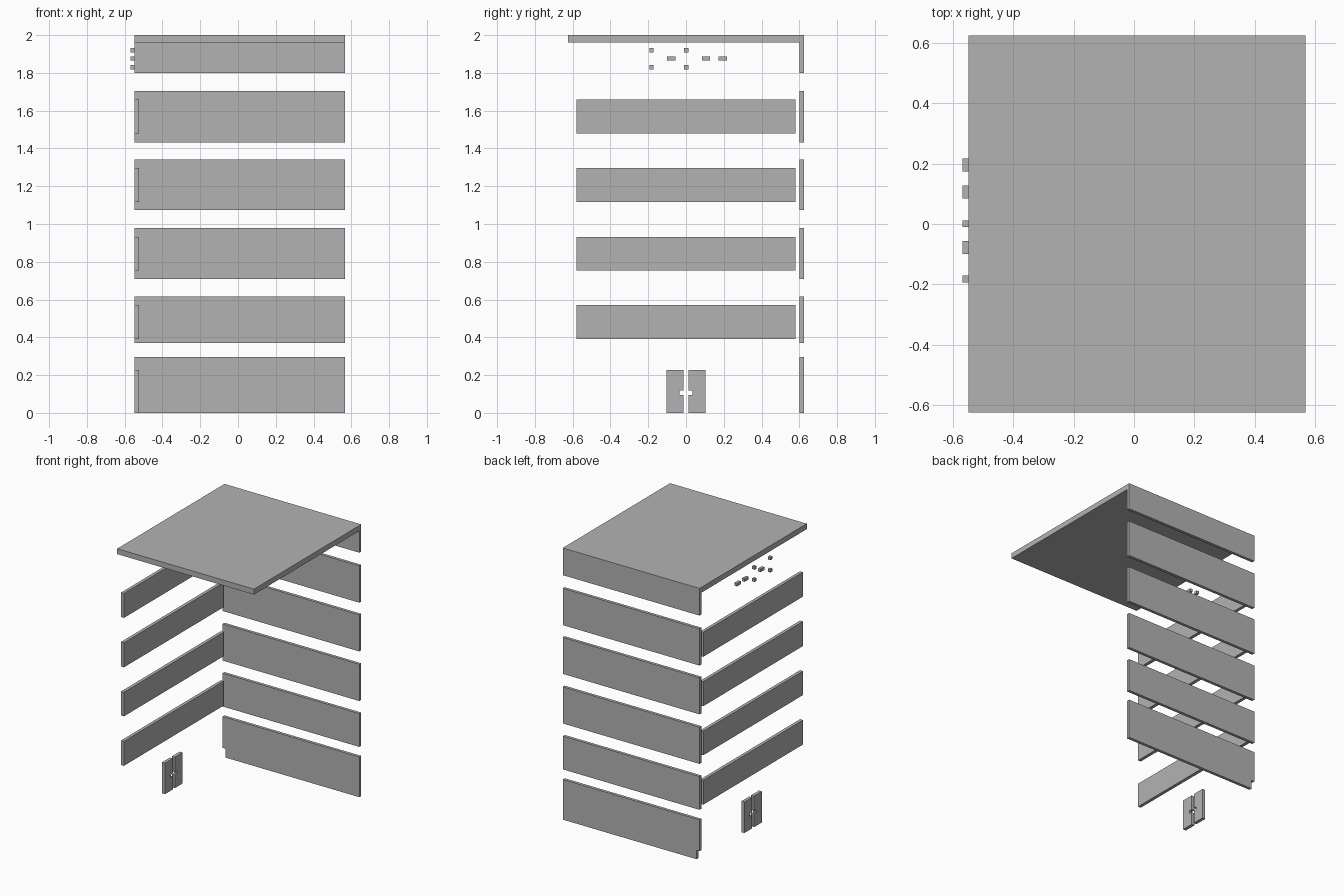
import bpy
import bmesh
from mathutils import Vector

cube = bpy.data.objects.get("Cube")
if cube:
    bpy.data.objects.remove(cube, do_unlink=True)

# Single flat grey for every part
grey = bpy.data.materials.new("plain grey")
grey.use_nodes = True
colour = (0.45, 0.45, 0.45, 1)
grey.diffuse_color = colour
grey.node_tree.nodes["Principled BSDF"].inputs["Base Color"].default_value = colour


def prism(name, outline, depth):
    """Extrude a flat outline along the depth vector."""
    bm = bmesh.new()
    face = bm.faces.new([bm.verts.new(p) for p in outline])
    grown = bmesh.ops.extrude_face_region(bm, geom=[face], use_keep_orig=True)
    moved = [v for v in grown["geom"] if isinstance(v, bmesh.types.BMVert)]
    bmesh.ops.translate(bm, verts=moved, vec=Vector(depth))
    bmesh.ops.recalc_face_normals(bm, faces=bm.faces)
    mesh = bpy.data.meshes.new(name)
    bm.to_mesh(mesh)
    bm.free()
    mesh.materials.append(grey)
    obj = bpy.data.objects.new(name, mesh)
    bpy.context.collection.objects.link(obj)
    return obj


def box(name, x, y, z):
    outline = [(x[0], y[0], z[0]), (x[1], y[0], z[0]),
               (x[1], y[1], z[0]), (x[0], y[1], z[0])]
    return prism(name, outline, (0, 0, z[1] - z[0]))


LEFT, RIGHT = -0.547, 0.567     # ends of the roof and back walls
INNER = LEFT + 0.024            # inner face of the side walls
BACK = (0.602, 0.624)
ROOF = 1.96

# Roof slab
box("roof", (LEFT, RIGHT), (-0.624, 0.624), (ROOF, 2.0))

# Back wall bands
for i, z in enumerate([(0.37, 0.615), (0.708, 0.978), (1.073, 1.342),
                       (1.432, 1.703), (1.8, ROOF)]):
    box(f"back_band_{i + 1}", (LEFT, RIGHT), BACK, z)

# Lowest back band, notched at its outer bottom corner
base = [(INNER, 0), (RIGHT, 0), (RIGHT, 0.296),
        (LEFT, 0.296), (LEFT, 0.065), (INNER, 0.065)]
prism("back_base_band", [(x, BACK[0], z) for x, z in base], (0, BACK[1] - BACK[0], 0))

# Side wall bands
for i, z in enumerate([(0.391, 0.571), (0.755, 0.932), (1.116, 1.297), (1.48, 1.66)]):
    box(f"side_band_{i + 1}", (LEFT, INNER), (-0.58, 0.58), z)

# Pair of door leaves with handle slots in their meeting edges
leaf = [(0.012, 0), (0.103, 0), (0.103, 0.228), (0.012, 0.228),
        (0.012, 0.118), (0.035, 0.118), (0.035, 0.096), (0.012, 0.096)]
for side, name in ((-1, "door_leaf_front"), (1, "door_leaf_back")):
    prism(name, [(LEFT, side * y, z) for y, z in leaf], (INNER - LEFT, 0, 0))

# Small blocks floating beside the roof: square studs and wider bars
OUT = (-0.568, LEFT)
for y in (-0.182, 0.001):
    for z in (1.83, 1.92):
        box("stud", OUT, (y - 0.011, y + 0.011), (z - 0.011, z + 0.011))
for y in (-0.078, 0.106, 0.195):
    box("bar", OUT, (y - 0.022, y + 0.022), (1.865, 1.887))
